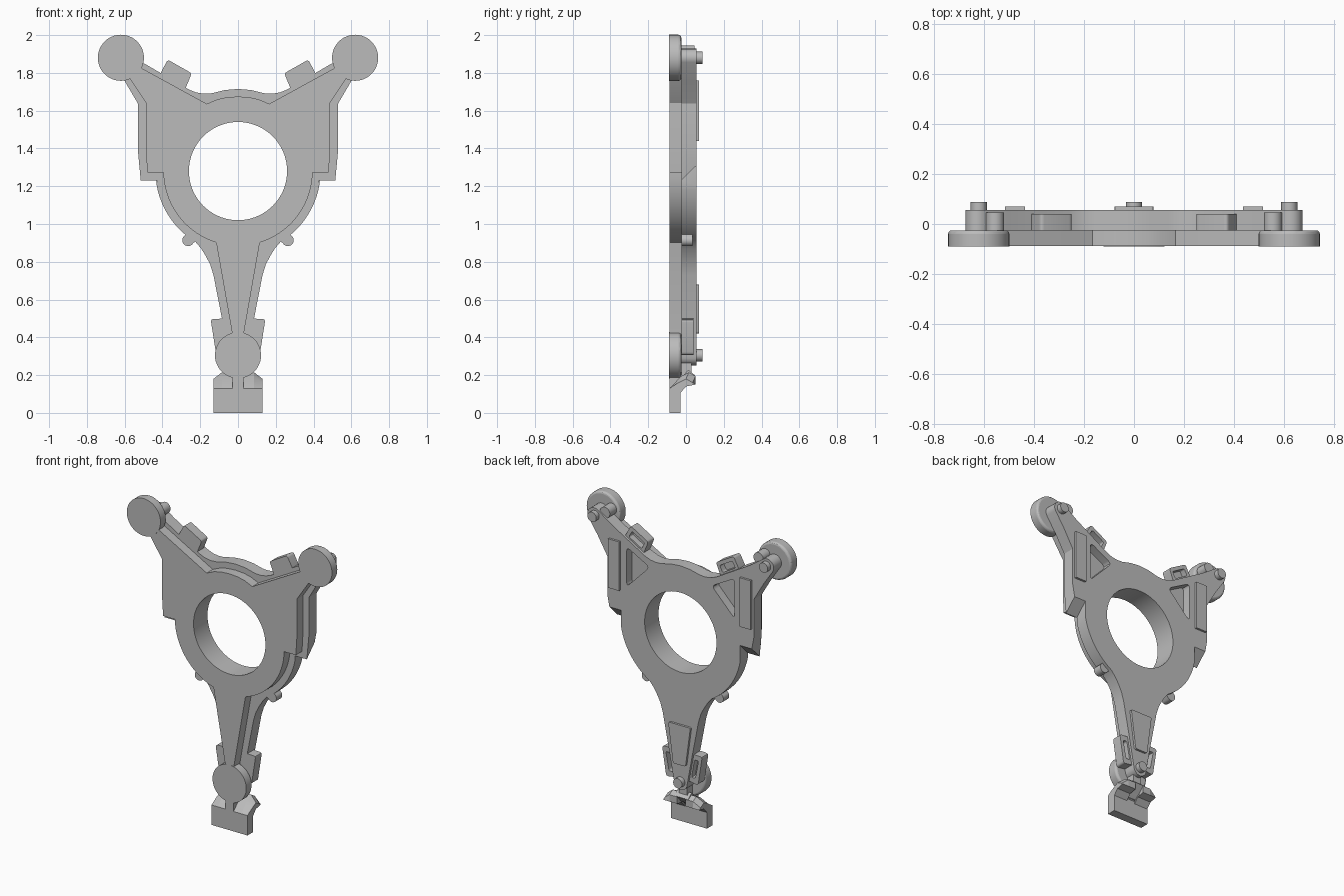
import bpy, bmesh, math
from mathutils import Vector

if "Cube" in bpy.data.objects:
    bpy.data.objects.remove(bpy.data.objects["Cube"], do_unlink=True)

grey = bpy.data.materials.new("plain grey")
grey.use_nodes = True
grey.diffuse_color = (0.5, 0.5, 0.5, 1)
grey.node_tree.nodes["Principled BSDF"].inputs["Base Color"].default_value = (0.5, 0.5, 0.5, 1)

HUB = 1.28            # height of the hub centre
FRONT, MID, BACK = -0.088, -0.025, 0.056
SIDES = (("left", 1), ("right", -1))


def activate(ob):
    bpy.ops.object.select_all(action="DESELECT")
    ob.select_set(True)
    bpy.context.view_layer.objects.active = ob


def shade(ob):
    activate(ob)
    bpy.ops.object.shade_smooth_by_angle(angle=math.radians(30))


def extrude(name, verts, axis, end, shape=None):
    """Extrude a flat outline along one axis up to a given coordinate."""
    bm = bmesh.new()
    face = bm.faces.new([bm.verts.new(co) for co in verts])
    new = bmesh.ops.extrude_face_region(bm, geom=[face])["geom"]
    for v in new:
        if isinstance(v, bmesh.types.BMVert):
            v.co[axis] = end
            if shape:
                shape(v)
    bmesh.ops.recalc_face_normals(bm, faces=bm.faces)
    mesh = bpy.data.meshes.new(name)
    bm.to_mesh(mesh)
    bm.free()
    mesh.materials.append(grey)
    ob = bpy.data.objects.new(name, mesh)
    bpy.context.collection.objects.link(ob)
    shade(ob)
    return ob


def prism(name, pts, y0, y1, shape=None):
    """Extrude an (x, z) outline from front to back."""
    return extrude(name, [(x, y0, z) for x, z in pts], 1, y1, shape)


def sideways(name, profile, x0, x1, shape=None):
    """Extrude a (y, z) profile across the model."""
    return extrude(name, [(x0, y, z) for y, z in profile], 0, x1, shape)


def arc(cx, cz, r, a0, a1, n):
    steps = [math.radians(a0 + (a1 - a0) * i / n) for i in range(n + 1)]
    return [(cx + r * math.cos(a), cz + r * math.sin(a)) for a in steps]


def disc(name, x, z, r, y0, y1, n=24):
    return prism(name, arc(x, z, r, 0, 360 - 360 / n, n - 1), y0, y1)


def rounded(pts, r, n=4):
    """Replace each corner of an outline by a short curve."""
    out = []
    for i, p in enumerate(pts):
        p, a, b = Vector(p), Vector(pts[i - 1]), Vector(pts[(i + 1) % len(pts)])
        s, e = p + (a - p).normalized() * r, p + (b - p).normalized() * r
        for k in range(n + 1):
            t = k / n
            out.append(tuple(s * (1 - t) ** 2 + p * 2 * t * (1 - t) + e * t * t))
    return out


def flip(pts, s):
    return [(x * s, z) for x, z in pts]


def mirrored(half):
    """Close a half outline running from top to bottom."""
    return half + [(-x, z) for x, z in reversed(half) if abs(x) > 1e-5]


def cut(ob, cutter):
    cutter.hide_render = True
    activate(ob)
    mod = ob.modifiers.new("cut", "BOOLEAN")
    mod.operation, mod.solver, mod.object = "DIFFERENCE", "EXACT", cutter
    bpy.ops.object.modifier_apply(modifier=mod.name)
    bpy.data.objects.remove(cutter, do_unlink=True)
    shade(ob)


# Front plate: Y-shaped, narrower than the plate behind it
front_half = [(0, 1.675), (0.06, 1.671), (0.11, 1.66), (0.165, 1.636), (0.51, 1.825), (0.62, 1.88),
              (0.567, 1.76), (0.487, 1.64), (0.487, 1.39), (0.48, 1.272), (0.395, 1.272)]
front_half += arc(0, HUB, 0.395, -6, -73, 16)
front_half += [(0.03, 0.417), (0.03, 0.125)]
front_plate = prism("front_plate", mirrored(front_half), FRONT, MID + 0.003)


# Back plate: ears end in a slope on their underside
def slope_ear(v):
    if abs(v.co.x) > 0.425 and 1.22 < v.co.z < 1.25:
        v.co.z += 0.08


back_half = [(0, 1.715), (0.07, 1.709), (0.14, 1.692), (0.18, 1.69), (0.22, 1.696), (0.26, 1.712), (0.50, 1.852)]
back_half += arc(0.625, 1.88, 0.048, 125, -30, 10)
back_half += [(0.60, 1.757), (0.53, 1.638), (0.53, 1.39), (0.515, 1.23), (0.43, 1.23)]
back_half += arc(0, HUB, 0.437, -10, -59, 14)
back_half += [(0.195, 0.87), (0.17, 0.83), (0.147, 0.785), (0.13, 0.73), (0.085, 0.50)]
back_half += arc(0, 0.30, 0.048, 0, -90, 6)
back_plate = prism("back_plate", mirrored(back_half), MID, BACK, slope_ear)

# Large hub opening and triangular pockets
for plate in (front_plate, back_plate):
    cut(plate, disc("hub_cutter", 0, HUB, 0.26, -0.3, 0.3, 72))
pocket = rounded([(0.39, 1.735), (0.225, 1.645), (0.39, 1.475)], 0.03)
for side, s in SIDES:
    cut(back_plate, prism("pocket_cutter", flip(pocket, s), 0.0, 0.2))

# Round pads with a softened rear rim, and pins behind them
for name, x, z in (("left", 0.62, 1.88), ("right", -0.62, 1.88), ("lower", 0, 0.305)):
    pad = disc(name + "_pad", x, z, 0.122, FRONT - 0.001, MID, 48)
    rim = pad.vertex_groups.new(name="rear_rim")
    rim.add([v.index for v in pad.data.vertices if v.co.y > -0.05], 1, "REPLACE")
    mod = pad.modifiers.new("round", "BEVEL")
    mod.width, mod.segments = 0.014, 3
    mod.limit_method, mod.vertex_group = "VGROUP", rim.name
    activate(pad)
    bpy.ops.object.modifier_apply(modifier=mod.name)
    shade(pad)
    disc(name + "_pin", x, z, 0.032, 0, 0.087)

# Paired tabs, pegs, lugs and raised strips
upper_tab = rounded([(0.245, 1.798), (0.372, 1.87), (0.42, 1.78), (0.285, 1.70)], 0.016)
upper_slot = rounded([(0.272, 1.785), (0.362, 1.837), (0.385, 1.797), (0.293, 1.744)], 0.01)
lower_tab = rounded([(0.04, 0.50), (0.145, 0.497), (0.115, 0.305), (0.02, 0.32)], 0.018)
lower_slot = rounded([(0.09, 0.465), (0.118, 0.465), (0.095, 0.345), (0.068, 0.345)], 0.01)
for side, s in SIDES:
    for part, tab, slot in (("upper", upper_tab, upper_slot), ("lower", lower_tab, lower_slot)):
        ob = prism(f"{side}_{part}_tab", flip(tab, s), MID, 0.04)
        cut(ob, prism("slot_cutter", flip(slot, s), 0.0, 0.2))
    disc(side + "_peg", s * 0.555, 1.91, 0.036, MID, 0.045)
    lug = arc(0.264, 0.914, 0.031, -150, 60, 12) + [(0.25, 1.0), (0.19, 0.94)]
    prism(side + "_lug", flip(lug, s), MID, 0.035)
    strip = [(0.435, 1.76), (0.515, 1.76), (0.515, 1.44), (0.435, 1.44)]
    prism(side + "_raised_strip", flip(strip, s), 0.04, 0.07)
leg_panel = [(-0.08, 0.68), (0.08, 0.68), (0.045, 0.42), (-0.045, 0.42)]
prism("leg_panel", rounded(leg_panel, 0.012), 0.04, 0.07)


# Foot: a block with two wings bending backwards, lower at their outer ends
def lower_corner(v):
    if v.co.z > 0.19:
        v.co.z -= 0.035
        v.co.y -= 0.015


sideways("foot_block", [(FRONT, 0), (FRONT, 0.13), (-0.03, 0.13), (-0.03, 0)], -0.13, 0.13)
wing = [(FRONT, 0.13), (-0.025, 0.195), (0.015, 0.215), (0.05, 0.195), (0.05, 0.15), (0.0, 0.14), (-0.03, 0.105)]
for side, s in SIDES:
    sideways(side + "_foot_wing_inner", wing, s * 0.03, s * 0.085)
    sideways(side + "_foot_wing_outer", wing, s * 0.085, s * 0.13, lower_corner)

# Neck and cross bar holding the foot
sideways("foot_neck", [(-0.04, 0.11), (-0.04, 0.30), (0.03, 0.30), (0.03, 0.2), (0.0, 0.15)], -0.03, 0.03)
sideways("foot_bar", [(-0.03, 0.18), (0.012, 0.228), (0.05, 0.198), (0.008, 0.15)], -0.05, 0.05)
